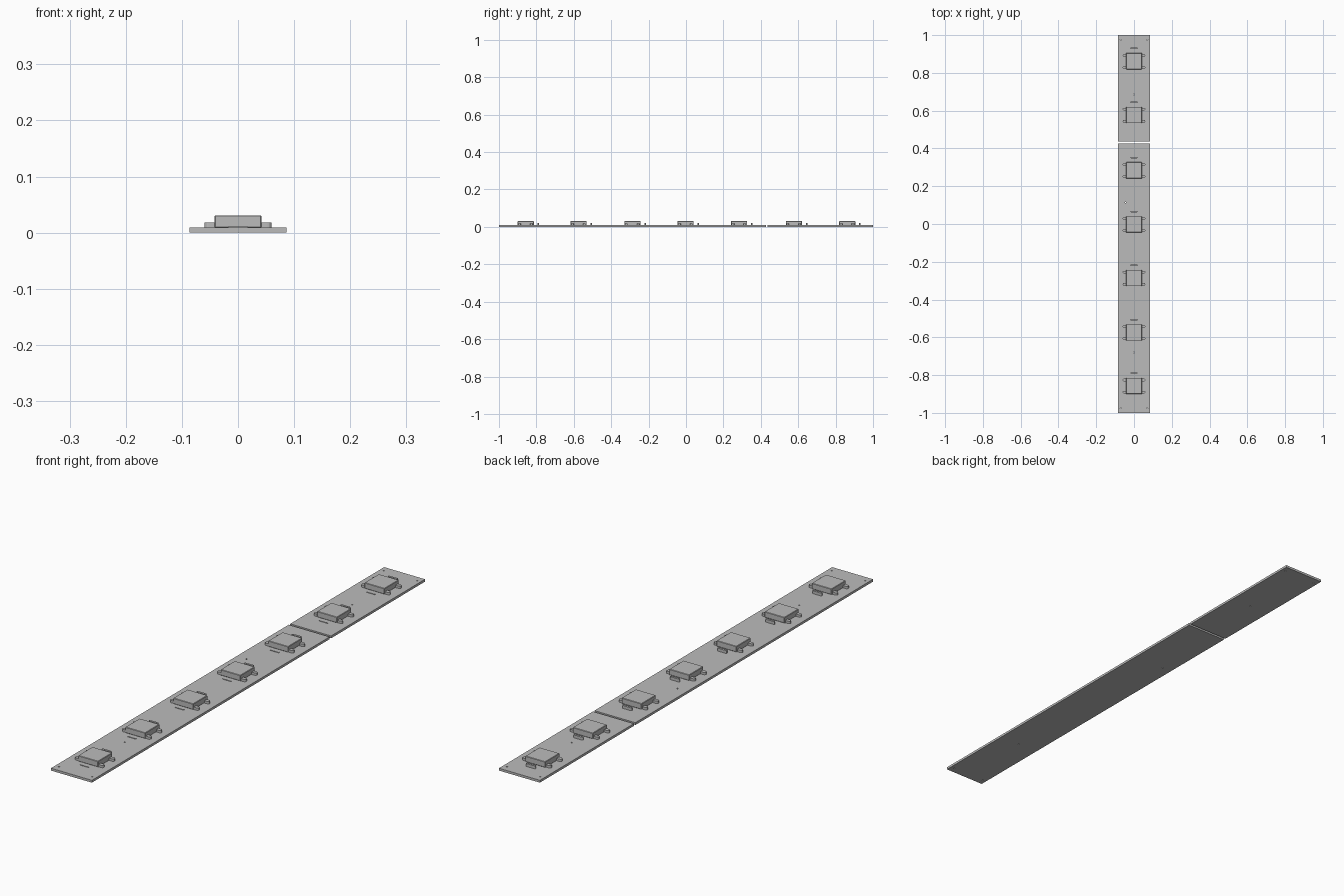
import bpy, bmesh, math

if "Cube" in bpy.data.objects:
    bpy.data.objects.remove(bpy.data.objects["Cube"])

grey = bpy.data.materials.new("plain_grey")
grey.use_nodes = True
COLOUR = (0.5, 0.5, 0.5, 1)
grey.diffuse_color = COLOUR
grey.node_tree.nodes["Principled BSDF"].inputs["Base Color"].default_value = COLOUR

HALF_W, BOARD_TOP = 0.086, 0.009


def finish(name, bm):
    mesh = bpy.data.meshes.new(name)
    bmesh.ops.recalc_face_normals(bm, faces=bm.faces)
    bm.to_mesh(mesh)
    bm.free()
    mesh.materials.append(grey)
    obj = bpy.data.objects.new(name, mesh)
    bpy.context.collection.objects.link(obj)
    return obj


def box(name, x, y, z):
    """Box from three (low, high) ranges."""
    bm = bmesh.new()
    bmesh.ops.create_cube(bm, size=1)
    for v in bm.verts:
        v.co = [r[0] if c < 0 else r[1] for c, r in zip(v.co, (x, y, z))]
    return finish(name, bm)


def slot(name, cx, cy, half_len, radius, z0, z1, segments=8):
    """Upright block with round ends, long along x."""
    bm = bmesh.new()
    ring = []
    for side in (1, -1):
        for i in range(segments + 1):
            a = math.pi * (i / segments - 0.5)
            ring.append(bm.verts.new((cx + side * (half_len - radius + radius * math.cos(a)),
                                      cy + side * radius * math.sin(a), z0)))
    base = bm.faces.new(ring)
    top = bmesh.ops.extrude_face_region(bm, geom=[base])["geom"]
    for v in top:
        if isinstance(v, bmesh.types.BMVert):
            v.co.z = z1
    return finish(name, bm)


def drill(board, points, radius=0.003):
    """Cut small round holes through a board."""
    bm = bmesh.new()
    for x, y in points:
        made = bmesh.ops.create_cone(bm, cap_ends=True, segments=10, radius1=radius,
                                     radius2=radius, depth=0.1)
        bmesh.ops.translate(bm, verts=made["verts"], vec=(x, y, 0))
    cutter = finish("hole_cutter", bm)
    cutter.hide_render = True
    mod = board.modifiers.new("holes", "BOOLEAN")
    mod.operation, mod.solver, mod.object = "DIFFERENCE", "EXACT", cutter
    bpy.context.view_layer.objects.active = board
    bpy.ops.object.modifier_apply(modifier=mod.name)
    bpy.data.objects.remove(cutter)


# Two boards with a narrow gap
front_board = box("front_board", (-HALF_W, HALF_W), (-1, 0.427), (0, BOARD_TOP))
rear_board = box("rear_board", (-HALF_W, HALF_W), (0.436, 1), (0, BOARD_TOP))
drill(front_board, [(-0.07, -0.975), (0.07, -0.975), (0, -0.68), (-0.045, 0.115)])
drill(rear_board, [(-0.07, 0.975), (0.07, 0.975), (0, 0.685)])

# Seven identical modules along the strip
for n, cy in enumerate((-0.857, -0.574, -0.286, -0.002, 0.284, 0.577, 0.862), 1):
    body = box(f"module_body_{n}", (-0.042, 0.042), (cy - 0.043, cy + 0.043), (BOARD_TOP, 0.031))
    bevel = body.modifiers.new("soft_edges", "BEVEL")
    bevel.width, bevel.segments = 0.0015, 1

    # Round-ended lugs on both sides
    for side, label in ((1, "left"), (-1, "right")):
        for dy, end in ((-0.033, "front"), (0.031, "rear")):
            slot(f"{label}_{end}_lug_{n}", side * 0.046, cy + dy, 0.014, 0.007, BOARD_TOP, 0.018)

    # Upright bar behind and thin strip in front
    slot(f"rear_bar_{n}", 0, cy + 0.068, 0.02, 0.004, BOARD_TOP, 0.02)
    box(f"front_strip_{n}", (-0.018, 0.018), (cy - 0.065, cy - 0.062), (BOARD_TOP, 0.011))
